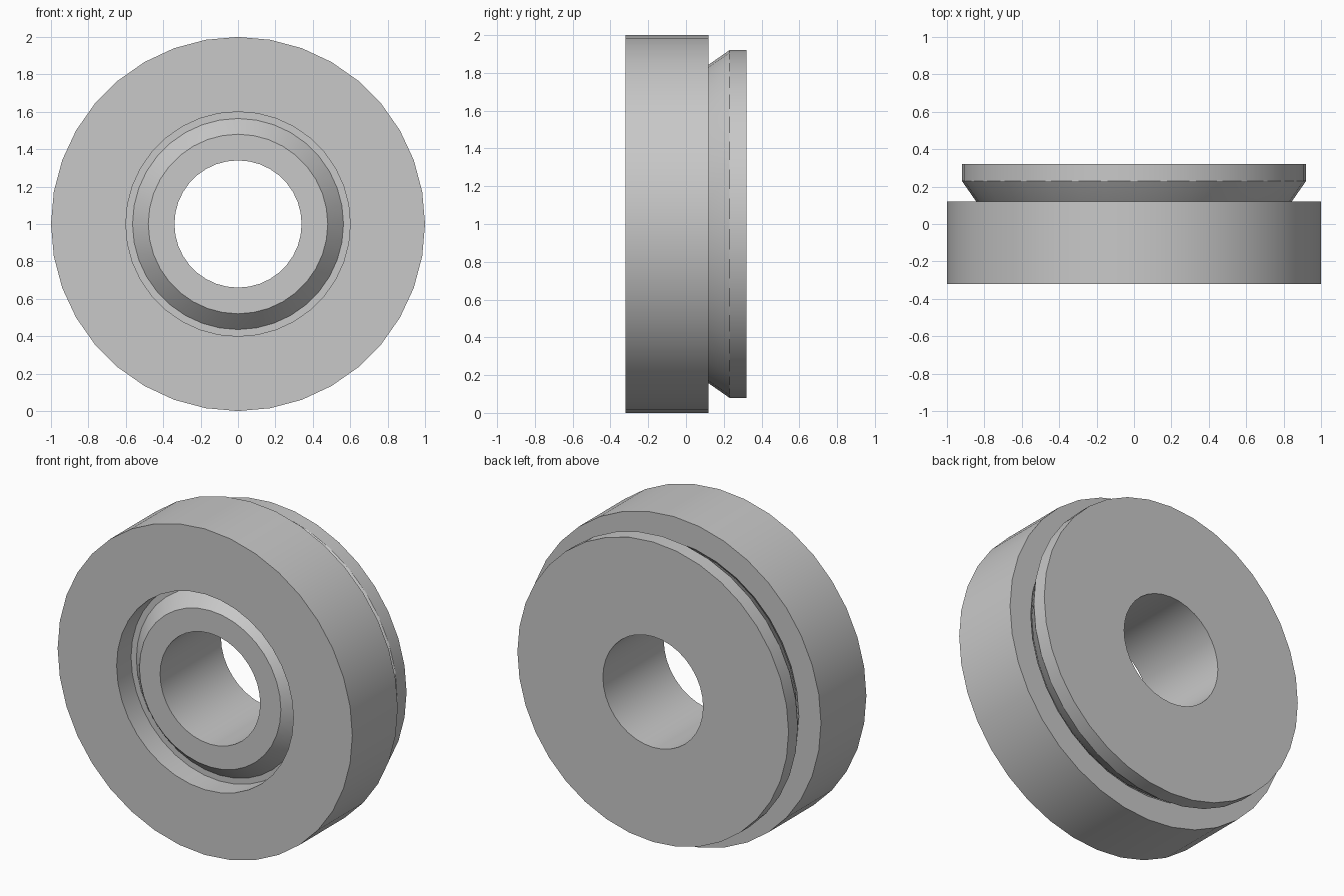
import bpy
import bmesh
from math import radians
from mathutils import Matrix

SIDES = 36

cube = bpy.data.objects.get("Cube")
if cube:
    bpy.data.objects.remove(cube, do_unlink=True)

# Single grey metal finish
metal = bpy.data.materials.new("grey_metal")
metal.use_nodes = True
grey = (0.58, 0.58, 0.58, 1)
metal.diffuse_color = grey
bsdf = next(n for n in metal.node_tree.nodes if n.type == 'BSDF_PRINCIPLED')
bsdf.inputs["Base Color"].default_value = grey


def turned_part(name, profile):
    """Turn a closed (radius, y) profile around the horizontal axis."""
    bm = bmesh.new()
    rings = []
    for i in range(SIDES):
        turn = Matrix.Rotation(radians(360 * i / SIDES), 4, 'Y')
        lift = Matrix.Translation((0, 0, 1))
        rings.append([bm.verts.new(lift @ turn @ Matrix.Translation((r, y, 0)).translation)
                      for r, y in profile])
    count = len(profile)
    for i, ring in enumerate(rings):
        after = rings[(i + 1) % SIDES]
        for j in range(count):
            k = (j + 1) % count
            bm.faces.new((ring[j], ring[k], after[k], after[j]))
    bmesh.ops.recalc_face_normals(bm, faces=bm.faces)
    mesh = bpy.data.meshes.new(name)
    bm.to_mesh(mesh)
    bm.free()
    mesh.materials.append(metal)
    obj = bpy.data.objects.new(name, mesh)
    bpy.context.collection.objects.link(obj)
    bpy.ops.object.select_all(action='DESELECT')
    obj.select_set(True)
    bpy.context.view_layer.objects.active = obj
    bpy.ops.object.shade_smooth_by_angle(angle=radians(25))
    return obj


# Outer ring: straight front bore, small inner ledge, tapered seat behind
turned_part("outer_ring", [
    (1, -0.32), (1, 0.12), (0.85, 0.12), (0.56, -0.165),
    (0.56, -0.18), (0.6, -0.18), (0.6, -0.32)])

# Inner hub: recessed front face, tapered body, chamfered rear flange
turned_part("inner_hub", [
    (0.34, -0.27), (0.48, -0.27), (0.84, 0.115),
    (0.92, 0.23), (0.92, 0.32), (0.34, 0.32)])
